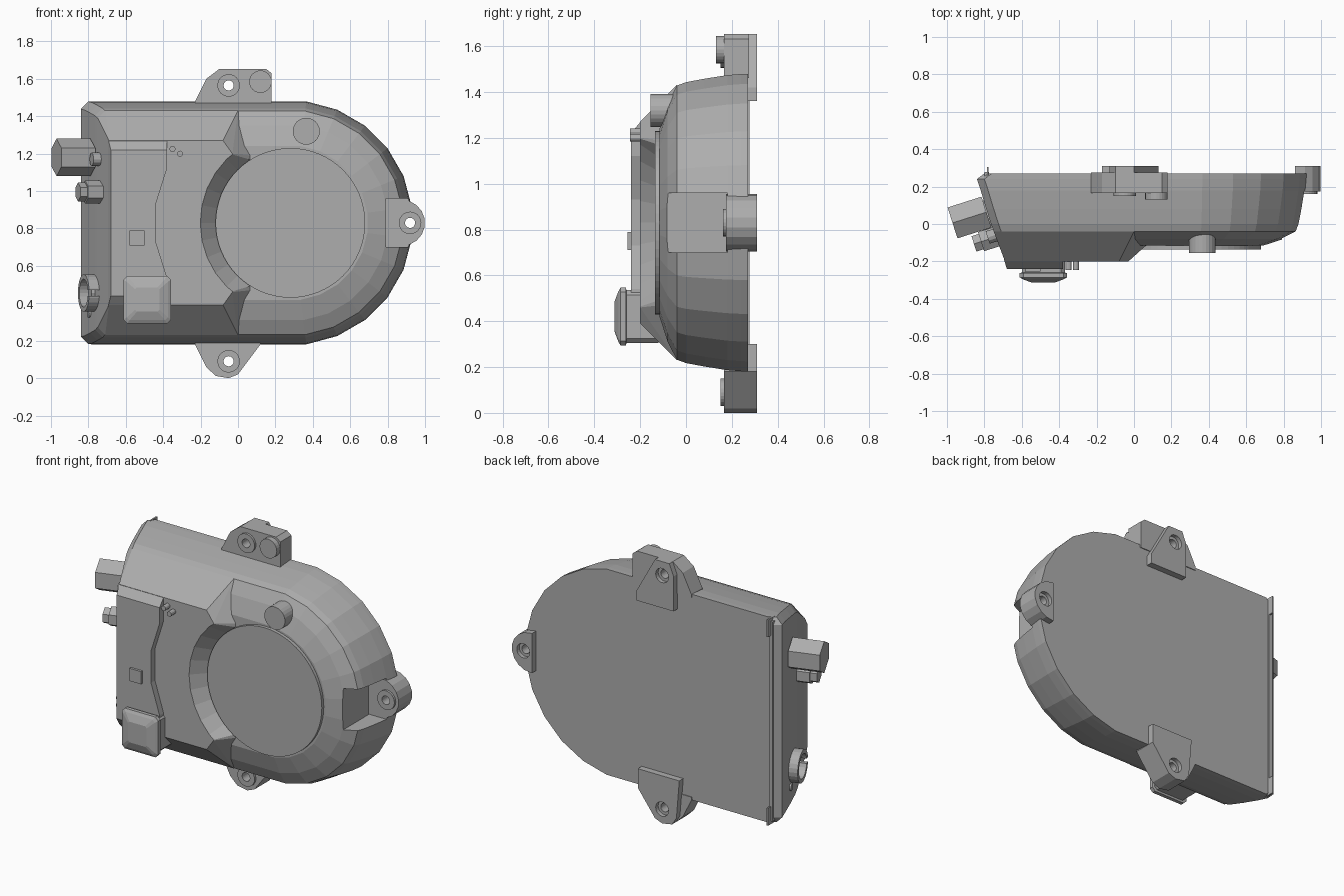
import bpy, bmesh, math
from mathutils import Vector, Matrix

cube = bpy.data.objects.get("Cube")
if cube:
    bpy.data.objects.remove(cube, do_unlink=True)

grey = bpy.data.materials.new("mid_grey")
grey.use_nodes = True
COLOUR = (0.42, 0.42, 0.42, 1)
grey.diffuse_color = COLOUR
grey.node_tree.nodes["Principled BSDF"].inputs["Base Color"].default_value = COLOUR
MID = 0.83                                   # height of the mirror axis
FACE = Vector((-0.953, -0.303, 0))           # outward normal of the connector face


def finish(name, bm):
    bmesh.ops.recalc_face_normals(bm, faces=bm.faces)
    mesh = bpy.data.meshes.new(name)
    bm.to_mesh(mesh)
    bm.free()
    mesh.materials.append(grey)
    obj = bpy.data.objects.new(name, mesh)
    bpy.context.collection.objects.link(obj)
    return obj


def loft(name, levels):
    """Skin a list of (y, outline in x and z) with capped ends."""
    bm = bmesh.new()
    rings = [[bm.verts.new((x, y, z)) for x, z in pts] for y, pts in levels]
    for a, b in zip(rings, rings[1:]):
        for i in range(len(a)):
            j = (i + 1) % len(a)
            bm.faces.new((a[i], a[j], b[j], b[i]))
    bm.faces.new(rings[0])
    bm.faces.new(rings[-1])
    return finish(name, bm)


def prism(name, pts, y0, y1):
    return loft(name, [(y0, pts), (y1, pts)])


def hull(name, pts):
    bm = bmesh.new()
    for p in pts:
        bm.verts.new(p)
    bmesh.ops.convex_hull(bm, input=bm.verts)
    return finish(name, bm)


def cylinder(name, start, axis, length, r, r2=None, sides=24, spin=0):
    bm = bmesh.new()
    axis = Vector(axis).normalized()
    side = axis.cross(Vector((0, 0, 1))).normalized()
    turn = Matrix((side, Vector((0, 0, 1)), axis)).transposed().to_4x4()
    place = Matrix.Translation(Vector(start) + axis * length / 2) @ turn
    bmesh.ops.create_cone(bm, cap_ends=True, segments=sides, radius1=r,
                          radius2=r if r2 is None else r2, depth=length,
                          matrix=place @ Matrix.Rotation(spin, 4, 'Z'))
    return finish(name, bm)


def box(name, x0, x1, y0, y1, z0, z1):
    return prism(name, [(x0, z0), (x1, z0), (x1, z1), (x0, z1)], y0, y1)


def cut(obj, *cutters):
    for c in cutters:
        mod = obj.modifiers.new("cut", 'BOOLEAN')
        mod.operation, mod.solver, mod.object = 'DIFFERENCE', 'EXACT', c
        bpy.context.view_layer.update()
        done = obj.evaluated_get(bpy.context.evaluated_depsgraph_get())
        mesh = bpy.data.meshes.new_from_object(done)
        obj.modifiers.clear()
        obj.data = mesh
    for c in cutters:
        bpy.data.objects.remove(c, do_unlink=True)


def mirrored(pts):
    """Upper points given as (x, half height), continued below the axis."""
    return [(x, MID + h) for x, h in pts] + [(x, MID - h) for x, h in reversed(pts)]


def outline(inset, left):
    r = 0.655 - inset
    arc = [(0.28 + r * math.cos(math.radians(a)), r * math.sin(math.radians(a)))
           for a in (82.5, 67.5, 52.5, 37.5, 22.5, 7.5)]
    top = arc[0][1]
    return mirrored([(left, top - 0.04), (left + 0.04, top)] + arc)


# Main housing: half-round shell with a stepped, rounded front edge
body = loft("housing", [(y, outline(i, x)) for y, i, x in (
    (0.27, 0, -0.80), (0.24, 0.001, -0.84), (0.18, 0.006, -0.82), (0.08, 0.022, -0.79),
    (0.0, 0.037, -0.764), (-0.04, 0.052, -0.75), (-0.08, 0.13, -0.69), (-0.115, 0.24, -0.6))])
cut(body, box("pocket_cutter", 0.79, 1.2, -0.5, 0.18, 0.70, 0.96),
    cylinder("bolt_cutter", (0.92, -0.2, MID), (0, 1, 0), 0.8, 0.027))

# Raised front block with sloping sides, hollowed around the round cover
points = []
for s in (-1, 1):
    for x, y, h in ((-0.75, -0.04, 0.56), (-0.71, -0.04, 0.60), (0.0, -0.04, 0.60),
                    (-0.69, -0.2, 0.44), (-0.08, -0.2, 0.44), (-0.03, -0.2, 0.37),
                    (0.07, -0.11, 0.36)):
        points.append((x, y, MID + s * h))
block = hull("front_block", points)
cut(block, cylinder("cone_cutter", (0.28, -0.25, MID), (0, 1, 0), 0.135, 0.53, 0.40, 32))
cylinder("round_cover", (0.28, -0.135, MID), (0, 1, 0), 0.05, 0.40, sides=64)

# Raised side panel with a waisted edge
waist = [(-0.38, 0.29), (-0.44, 0.10)]
loft("side_panel", [(-0.19, mirrored([(-0.695, 0.45), (-0.38, 0.45)] + waist)),
                    (-0.24, mirrored([(-0.68, 0.39), (-0.38, 0.39)] + waist))])
box("small_plate", -0.58, -0.50, -0.255, -0.23, 0.71, 0.79)
for x, z in ((-0.35, 1.225), (-0.31, 1.20)):
    cylinder("indicator_pin", (x, -0.245, z), (0, 1, 0), 0.06, 0.016, sides=12)

# Square push button with a shallow pyramid top
def rounded_square(h, c):
    corner = [(-h, h - c), (-h + c, h), (h - c, h), (h, h - c)]
    return [(-0.485 + x, 0.42 + z) for x, z in corner + [(x, -z) for x, z in reversed(corner)]]

loft("push_button", [(-0.12, rounded_square(0.115, 0.02)), (-0.26, rounded_square(0.115, 0.02)),
                     (-0.262, rounded_square(0.127, 0.02)), (-0.285, rounded_square(0.127, 0.02)),
                     (-0.295, rounded_square(0.11, 0.015)), (-0.312, rounded_square(0.065, 0.01))])

cylinder("front_knob", (0.365, -0.155, 1.32), (0, 1, 0), 0.13, 0.072)

# Mounting ears, each with a front boss, a rear lug and a bolt hole
round_end = [(0.87 + 0.13 * math.cos(a), MID + 0.125 * math.sin(a))
             for a in [math.radians(d) for d in range(-90, 91, 20)]]
ears = {
    "upper": ((-0.05, 1.565), 0.165,
              [(-0.23, 1.46), (-0.23, 1.48), (-0.17, 1.60), (-0.10, 1.653), (0.15, 1.653),
               (0.18, 1.63), (0.18, 1.46)],
              [(-0.13, 1.36), (-0.13, 1.58), (-0.10, 1.653), (0.0, 1.653), (0.13, 1.42), (0.13, 1.36)]),
    "lower": ((-0.05, 0.09), 0.165,
              [(-0.23, 0.2), (-0.23, 0.18), (-0.17, 0.06), (-0.12, 0.012), (-0.05, 0.0),
               (0.0, 0.02), (0.12, 0.18), (0.12, 0.2)],
              [(-0.17, 0.3), (-0.15, 0.06), (-0.12, 0.012), (-0.05, 0.0), (0.0, 0.02),
               (0.12, 0.18), (0.12, 0.3)]),
    "side": ((0.92, MID), 0.175, [(0.79, 0.705), *round_end, (0.79, 0.955)],
             [(0.86, 0.705), *round_end, (0.86, 0.955)]),
}
for label, ((x, z), front, plate, lug) in ears.items():
    parts = [prism(label + "_ear", plate, front, 0.268 if label == "side" else 0.275),
             prism(label + "_rear_lug", lug, 0.268, 0.31),
             cylinder(label + "_boss", (x, front - 0.014, z), (0, 1, 0), 0.03, 0.06)]
    for part in parts:
        cut(part, cylinder("hole_cutter", (x, 0, z), (0, 1, 0), 0.5, 0.027))
    cut(parts[1], cylinder("recess_cutter", (x, 0.285, z), (0, 1, 0), 0.1, 0.045))
cylinder("upper_ear_pin", (0.12, 0.13, 1.585), (0, 1, 0), 0.06, 0.06)

# Clips at the rear edge beside the connector face
for z in (0.18, 1.37):
    box("rear_clip", -0.787, -0.777, 0.24, 0.305, z, z + 0.11)
box("rear_rail", -0.80, -0.775, 0.25, 0.278, 0.2, 1.46)

# Hexagonal connectors standing out of the slanted face
def on_face(y, z):
    return Vector((-0.84 + (0.24 - y) * 0.318, y, z))

cylinder("large_hex_connector", on_face(0.065, 1.18) + FACE * 0.005, FACE, 0.19, 0.1, sides=6)
cylinder("large_connector_stem", on_face(-0.06, 1.17) - FACE * 0.03, FACE, 0.07, 0.035, sides=12)
cylinder("small_hex_connector", on_face(-0.07, 0.995) - FACE * 0.02, FACE, 0.10, 0.062, sides=6)
cylinder("small_connector_tip", on_face(-0.07, 0.995) + FACE * 0.07, FACE, 0.05, 0.05, sides=6)

# Slotted ring socket and a small plug beneath it
centre = on_face(0.03, 0.455)
ring = cylinder("ring_socket", centre - FACE * 0.02, FACE, 0.075, 0.1)
cut(ring, cylinder("bore_cutter", centre, FACE, 0.2, 0.075),
    box("slot_cutter", -1.1, -0.5, -0.3, 0.03, 0.44, 0.47))
cylinder("socket_pin", centre - FACE * 0.02, FACE, 0.04, 0.03, sides=12)
cylinder("small_plug", on_face(0.09, 0.345) - FACE * 0.02, FACE, 0.03, 0.022, sides=12)
